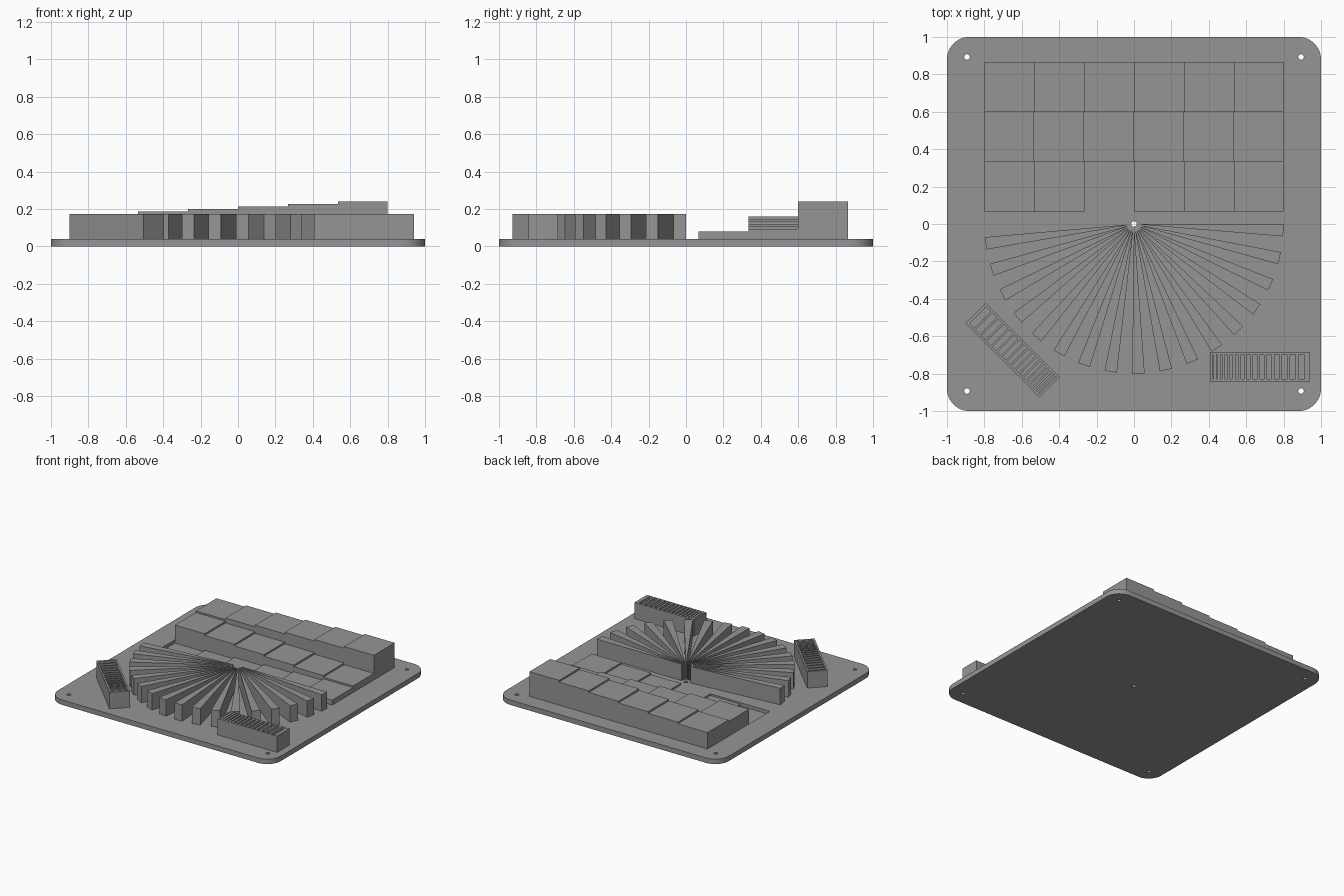
import bpy, bmesh, math
from mathutils import Matrix

if "Cube" in bpy.data.objects:
    bpy.data.objects.remove(bpy.data.objects["Cube"])

grey = bpy.data.materials.new("grey plastic")
grey.diffuse_color = (0.3, 0.3, 0.3, 1)
grey.use_nodes = True
grey.node_tree.nodes["Principled BSDF"].inputs["Base Color"].default_value = grey.diffuse_color

BASE, TOP, CELL, STEP = 0.04, 0.173, 0.8 / 3, 0.04 / 3


def prism(name, loops, z0, z1, matrix=Matrix()):
    """Extrude flat outlines (the first is the rim, others are holes) from z0 to z1."""
    cu = bpy.data.curves.new(name, 'CURVE')
    cu.dimensions, cu.fill_mode, cu.extrude = '2D', 'BOTH', (z1 - z0) / 2
    for loop in loops:
        s = cu.splines.new('POLY')
        s.points.add(len(loop) - 1)
        for p, (x, y) in zip(s.points, loop):
            p.co = (x, y, 0, 1)
        s.use_cyclic_u = True
    tmp = bpy.data.objects.new("outline", cu)
    bpy.context.collection.objects.link(tmp)
    dg = bpy.context.evaluated_depsgraph_get()
    me = bpy.data.meshes.new_from_object(tmp.evaluated_get(dg))
    bpy.data.objects.remove(tmp)
    bm = bmesh.new()
    bm.from_mesh(me)
    bmesh.ops.remove_doubles(bm, verts=bm.verts, dist=1e-5)
    bmesh.ops.recalc_face_normals(bm, faces=bm.faces)
    bm.transform(matrix @ Matrix.Translation((0, 0, (z0 + z1) / 2)))
    for f in bm.faces:
        f.smooth = False
    bm.to_mesh(me)
    bm.free()
    me.materials.clear()
    me.materials.append(grey)
    ob = bpy.data.objects.new(name, me)
    bpy.context.collection.objects.link(ob)
    return ob


def rect(x0, x1, y0, y1):
    return [(x0, y0), (x1, y0), (x1, y1), (x0, y1)]


def arc(cx, cy, r, a0, a1, n):
    return [(cx + r * math.cos(math.radians(a0 + (a1 - a0) * i / n)),
             cy + r * math.sin(math.radians(a0 + (a1 - a0) * i / n))) for i in range(n + 1)]


def circle(x, y, r):
    return arc(x, y, r, 0, 360, 24)[:-1]


# Base plate with rounded corners, four screw holes and a centre hole
rim = []
for k, (sx, sy) in enumerate([(1, 1), (-1, 1), (-1, -1), (1, -1)]):
    rim += arc(sx * 0.88, sy * 0.88, 0.12, 90 * k, 90 * k + 90, 12)
holes = [circle(sx * 0.893, sy * 0.893, 0.015) for sx in (-1, 1) for sy in (-1, 1)]
base = prism("base_plate", [rim, circle(0, 0, 0.015)] + holes, 0, BASE)

# Two sunken steps cut into the plate
profile = [(-0.8, STEP), (-0.8 + CELL, STEP), (-0.8 + CELL, 2 * STEP),
           (-0.8 + 2 * CELL, 2 * STEP), (-0.8 + 2 * CELL, 0.1), (-0.8, 0.1)]
upright = Matrix.Rotation(math.pi / 2, 4, 'X')
cutter = prism("pocket_cutter", [profile], -0.25 * CELL - CELL, -0.25 * CELL, upright)
mod = base.modifiers.new("pockets", 'BOOLEAN')
mod.operation, mod.object, mod.solver = 'DIFFERENCE', cutter, 'EXACT'
bpy.context.view_layer.objects.active = base
base.select_set(True)
bpy.ops.object.modifier_apply(modifier=mod.name)
bpy.data.objects.remove(cutter)
bpy.ops.object.shade_smooth_by_angle(angle=math.radians(30))
base.select_set(False)

# Three stepped rows; the steps climb back and forth from row to row
for row, name in enumerate(["front_steps", "middle_steps", "back_steps"]):
    heights = [STEP * (row * 6 + i + 1) for i in range(6)]
    if row == 1:
        heights.reverse()
    first = 3 if row == 0 else 0
    pts = [(-0.8 + CELL * first, BASE)]
    for i in range(first, 6):
        pts += [(-0.8 + CELL * i, heights[i]), (-0.8 + CELL * (i + 1), heights[i])]
    pts.append((0.8, BASE))
    y = CELL * (row + 0.25)
    prism(name, [pts], -y - CELL, -y, upright)

# Fan of tapered walls around the centre hole
for i in range(17):
    a = -(10.85 * i - 0.0133 * i * i)
    ring = arc(0, 0, 0.04, a, a - 4.75, 1)
    tip = arc(0, 0, 0.8, a - 4.75, a, 1)
    prism("fan_wall", [ring + tip], BASE, TOP)


# Slotted blocks whose slots widen along the length
def slotted_block(name, length, width, count, matrix, w0, growth, wall):
    loops, x = [rect(0, length, -width / 2, width / 2)], 0.013
    for i in range(count):
        w = w0 + growth * i
        loops.append(rect(x, x + w, -width / 2 + 0.013, width / 2 - 0.013))
        x += w + wall
    prism(name, loops, BASE, TOP, matrix)


slotted_block("right_slotted_block", 0.533, 0.157, 15,
              Matrix.Translation((0.407, -0.763, 0)), 0.004, 0.0019, 0.0165)
slotted_block("left_slotted_block", 0.56, 0.153, 17,
              Matrix.Translation((-0.451, -0.873, 0)) @ Matrix.Rotation(math.radians(135), 4, 'Z'),
              0.006, 0.0018, 0.0115)
